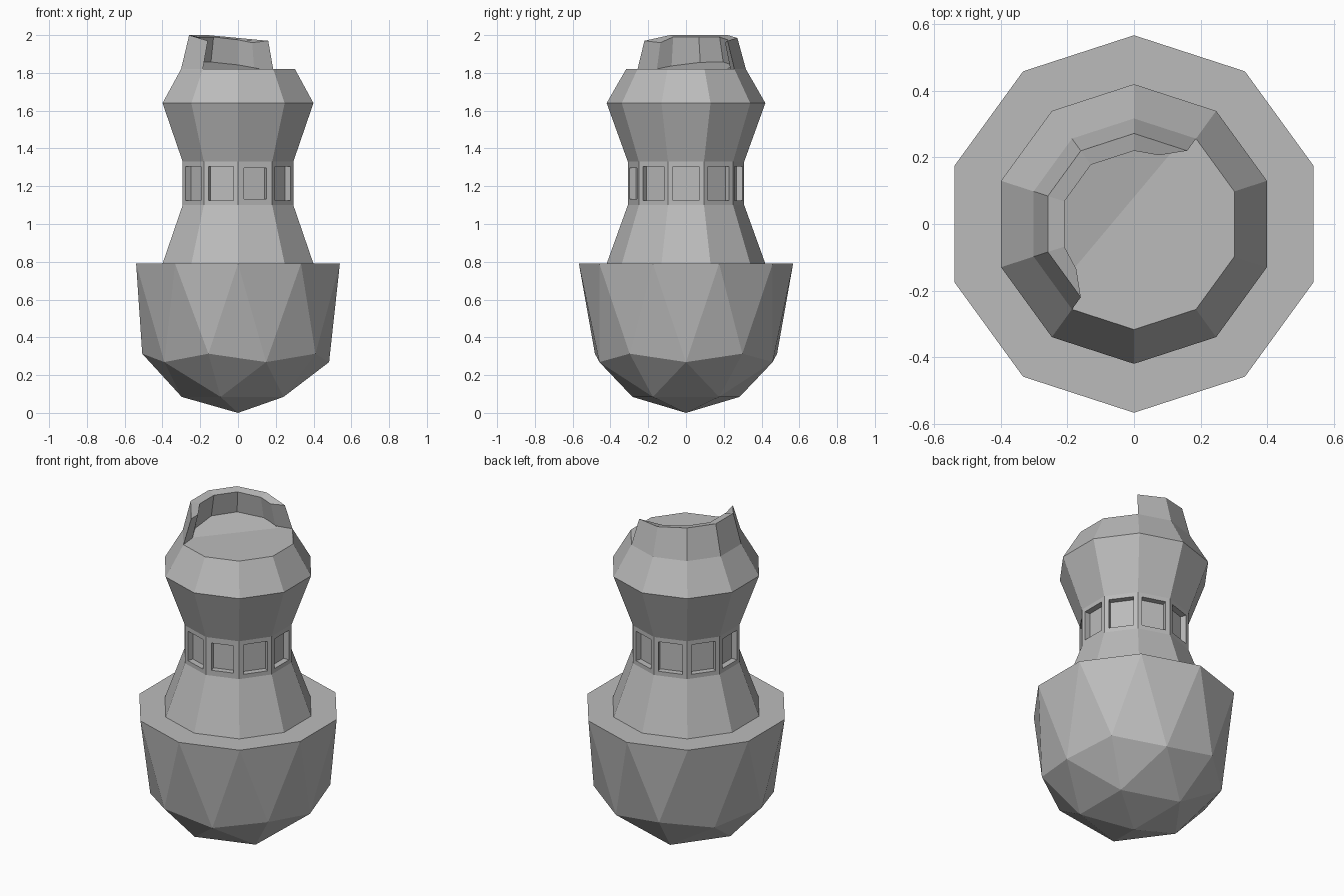
import bpy, bmesh
from math import radians, sin, cos
from mathutils import Vector

cube = bpy.data.objects.get("Cube")
if cube:
    bpy.data.objects.remove(cube, do_unlink=True)

grey = bpy.data.materials.new("stone_grey")
grey.use_nodes = True
colour = (0.5, 0.5, 0.5, 1)
grey.diffuse_color = colour
grey.node_tree.nodes["Principled BSDF"].inputs["Base Color"].default_value = colour

RIM, SHOULDER = 0.79, 1.82


def finish(bm, name):
    bmesh.ops.recalc_face_normals(bm, faces=bm.faces)
    mesh = bpy.data.meshes.new(name)
    bm.to_mesh(mesh)
    bm.free()
    mesh.materials.append(grey)
    obj = bpy.data.objects.new(name, mesh)
    bpy.context.collection.objects.link(obj)
    return obj


def polar(r, degrees, z):
    a = radians(degrees)
    return Vector((r * cos(a), r * sin(a), z))


# Faceted rock base: lower half of an icosphere with a raised flat rim
R = 0.567
bm = bmesh.new()
bmesh.ops.create_icosphere(bm, subdivisions=2, radius=R)
bmesh.ops.delete(bm, geom=[v for v in bm.verts if v.co.z > 0.01], context="VERTS")
for v in bm.verts:
    v.co.z = RIM if v.co.z > -0.01 else v.co.z + R
bmesh.ops.holes_fill(bm, edges=[e for e in bm.edges if e.is_boundary])
finish(bm, "rock_base")

# Ten-sided tower from a waisted profile
bm = bmesh.new()
profile = [(0.42, RIM), (0.308, 1.10), (0.308, 1.33), (0.42, 1.64), (0.317, SHOULDER)]
rings = [[bm.verts.new(polar(r, 90 + 36 * i, z)) for i in range(10)] for r, z in profile]
band = []
for level, (low, high) in enumerate(zip(rings, rings[1:])):
    for i in range(10):
        j = (i + 1) % 10
        face = bm.faces.new((low[i], low[j], high[j], high[i]))
        if level == 1:
            band.append(face)
bm.faces.new(rings[0][::-1])
bm.faces.new(rings[-1])
bm.normal_update()

# Recessed windows around the waist; the front left-hand one is slightly smaller
for face in band:
    c = face.calc_center_median()
    small = c.y < -0.2 and 0 < c.x < 0.15
    bmesh.ops.inset_individual(bm, faces=[face], thickness=0.046 if small else 0.036)
    bmesh.ops.inset_individual(bm, faces=[face], thickness=0, depth=-0.035)
finish(bm, "tower")

# Broken parapet: half a ring of leaning wall with slanted ends
outer = [54, 90, 126, 162, 198, 234]
inner = [70, 90, 126, 162, 198, 218]
tops = [1.97, 1.985, 2.0, 2.0, 2.0, 1.97]
bm = bmesh.new()
sections = []
for a, b, z in zip(outer, inner, tops):
    points = (polar(0.317, a, SHOULDER), polar(0.272, a, z),
              polar(0.22, b, z - 0.01), polar(0.25, b, SHOULDER))
    sections.append([bm.verts.new(p) for p in points])
for s, t in zip(sections, sections[1:]):
    for k in range(4):
        m = (k + 1) % 4
        bm.faces.new((s[k], s[m], t[m], t[k]))
bm.faces.new(sections[0])
bm.faces.new(sections[-1][::-1])
finish(bm, "broken_parapet")

# Rubble floor rising gently towards the parapet
bm = bmesh.new()
start, end = polar(0.25, 62, 0), polar(0.25, 218, 0)
across = (start - end).normalized()
uphill = Vector((-across.y, across.x, 0))
floor = []
for b in [62] + inner[1:]:
    p = polar(0.25, b, 0)
    p.z = SHOULDER + 0.001 + 0.2 * (p - end).dot(uphill)
    floor.append(bm.verts.new(p))
bm.faces.new(floor)
finish(bm, "sloping_floor")
